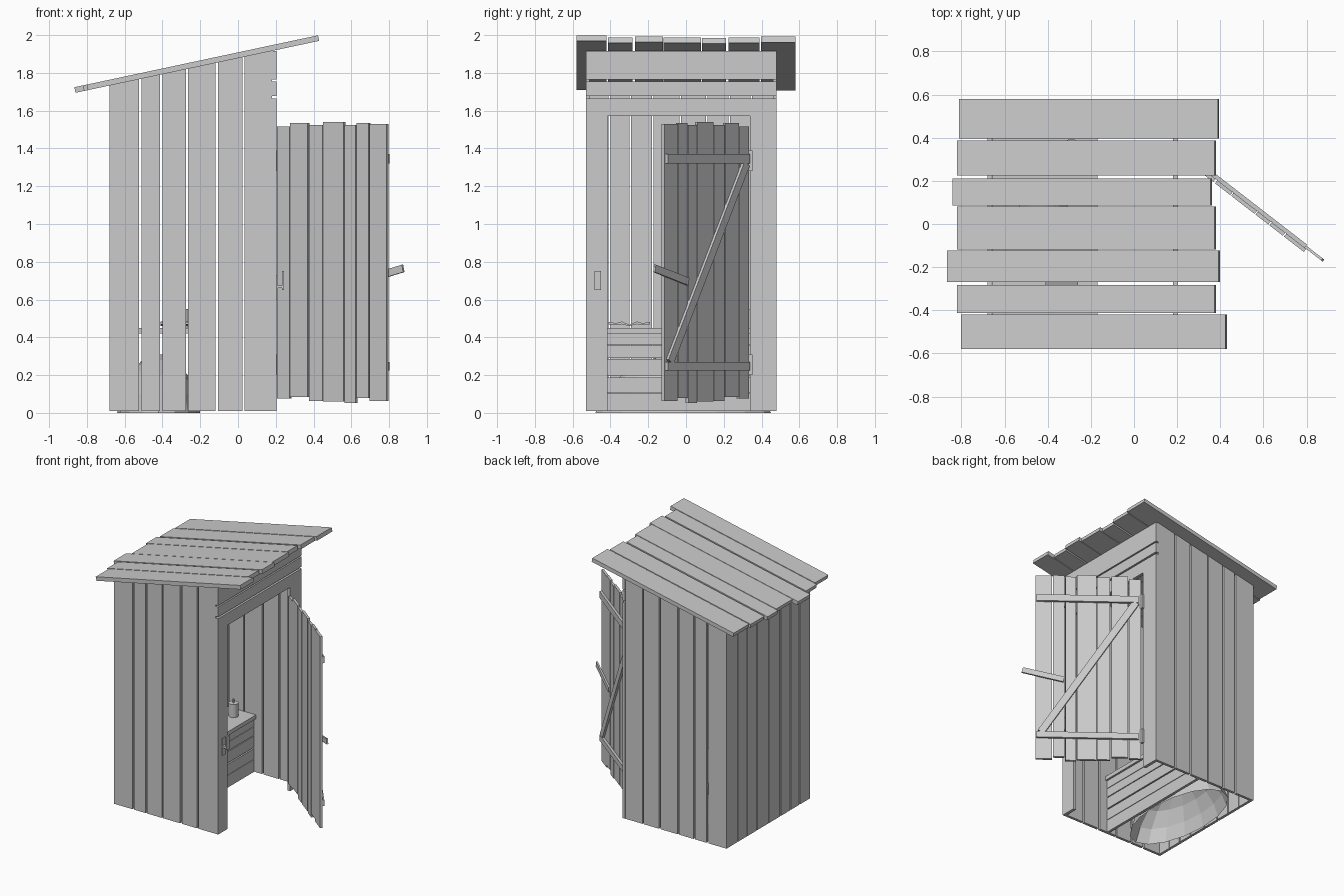
import bpy, bmesh, math
from mathutils import Matrix, Vector

if "Cube" in bpy.data.objects:
    bpy.data.objects.remove(bpy.data.objects["Cube"])

SLOPE = 0.213
def roof_z(x):
    return 1.878 + SLOPE * x

def finish(name, bm, matrix=None):
    bmesh.ops.recalc_face_normals(bm, faces=bm.faces)
    me = bpy.data.meshes.new(name)
    bm.to_mesh(me)
    bm.free()
    ob = bpy.data.objects.new(name, me)
    bpy.context.collection.objects.link(ob)
    if matrix:
        ob.matrix_world = matrix
    return ob

def box(name, x, y, z, matrix=None, slanted=False):
    """Box from (min, max) pairs; slanted tops follow the roof."""
    bm = bmesh.new()
    bmesh.ops.create_cube(bm, size=1)
    for v in bm.verts:
        top = v.co.z > 0
        v.co = Vector((x[v.co.x > 0], y[v.co.y > 0], z[top]))
        if slanted and top:
            v.co.z = roof_z(v.co.x)
    return finish(name, bm, matrix)

def bar(name, a, b, width, depth, frame):
    """Flat bar between two (u, z) points on the door; depth is its (min, max)."""
    dx, dz = b[0] - a[0], b[1] - a[1]
    m = frame @ Matrix.Translation((a[0], 0, a[1])) @ Matrix.Rotation(-math.atan2(dz, dx), 4, 'Y')
    return box(name, (0, math.hypot(dx, dz)), depth, (-width / 2, width / 2), m)

def cylinder(name, r, depth, loc, n=12):
    bm = bmesh.new()
    bmesh.ops.create_cone(bm, cap_ends=True, segments=n, radius1=r, radius2=r, depth=depth)
    return finish(name, bm, Matrix.Translation(loc))

# side walls, same planks on both sides
side = [(-0.658, -0.525), (-0.51, -0.412), (-0.40, -0.275), (-0.265, -0.12), (-0.105, 0.023), (0.035, 0.179)]
for label, y in (("front", (-0.53, -0.51)), ("rear", (0.46, 0.48))):
    for i, x in enumerate(side):
        box(f"{label}_wall_plank_{i}", x, y, (0.01, 1), slanted=True)

# back wall
edges = [-0.53, -0.405, -0.295, -0.175, -0.03, 0.11, 0.23, 0.345, 0.48]
for i in range(8):
    y0 = edges[i] + (0.004 if i else 0)
    y1 = edges[i + 1] - (0.004 if i < 7 else 0)
    box(f"back_wall_plank_{i}", (-0.68, -0.66), (y0, y1), (0.01, 1), slanted=True)

# doorway jambs and header boards
for name, y in (("left_jamb", (-0.53, -0.415)), ("right_jamb", (0.34, 0.48))):
    box(name, (0.18, 0.203), y, (0.01, 1.572))
for i, z in enumerate([(1.572, 1.665), (1.678, 1.755), (1.765, 1.915)]):
    box(f"header_board_{i}", (0.18, 0.203), (-0.53, 0.48), z)

# sloping roof planks: y0, y1, x0, x1
roof_frame = Matrix.Translation((0, 0, roof_z(0))) @ Matrix.Rotation(-math.atan(SLOPE), 4, 'Y')
k = math.hypot(1, SLOPE)
for i, (y0, y1, x0, x1) in enumerate([
        (-0.58, -0.42, -0.795, 0.43), (-0.413, -0.282, -0.815, 0.38), (-0.27, -0.122, -0.86, 0.398),
        (-0.118, 0.08, -0.815, 0.38), (0.086, 0.212, -0.835, 0.362), (0.225, 0.388, -0.815, 0.38),
        (0.396, 0.58, -0.805, 0.395)]):
    box(f"roof_plank_{i}", (x0 * k, x1 * k), (y0, y1), (0, 0.03), roof_frame)

# open door: u runs away from the hinge, v points outward
door = Matrix.Translation((0.203, 0.322, 0)) @ Matrix.Rotation(math.radians(-37.7), 4, 'Z')
for i, (u0, u1, z0, z1) in enumerate([
        (0.005, 0.088, 0.075, 1.515), (0.093, 0.208, 0.085, 1.535), (0.218, 0.308, 0.062, 1.525),
        (0.313, 0.45, 0.06, 1.54), (0.456, 0.53, 0.052, 1.525), (0.537, 0.615, 0.08, 1.535),
        (0.622, 0.738, 0.062, 1.53)]):
    box(f"door_plank_{i}", (u0, u1), (0, 0.018), (z0, z1), door)
box("door_top_batten", (0.02, 0.73), (0.018, 0.036), (1.32, 1.37), door)
box("door_bottom_batten", (0.02, 0.73), (0.018, 0.036), (0.225, 0.27), door)
bar("door_brace", (0.70, 0.27), (0.04, 1.32), 0.05, (0.018, 0.034), door)
bar("door_latch_bar", (0.54, 0.695), (0.83, 0.765), 0.04, (0.018, 0.03), door)

# hinges and latch catch
for i, z in enumerate((0.255, 1.335)):
    box(f"hinge_{i}", (0.2, 0.222), (0.33, 0.352), (z - 0.055, z + 0.055))
box("catch_plate", (0.2, 0.21), (-0.485, -0.45), (0.6, 0.73))
box("catch_arm", (0.21, 0.232), (-0.485, -0.45), (0.66, 0.675))
box("catch_hook", (0.232, 0.243), (-0.485, -0.45), (0.65, 0.752))

# bench with seat hole
for i, z in enumerate([(0.01, 0.104), (0.108, 0.188), (0.198, 0.284), (0.29, 0.356), (0.36, 0.42)]):
    box(f"bench_front_board_{i}", (-0.205, -0.185), (-0.51, 0.46), z)
bench = box("bench_seat", (-0.659, -0.17), (-0.51, 0.46), (0.42, 0.45))
cutter = cylinder("seat_hole_cutter", 0.13, 0.2, (-0.42, 0.02, 0.435), 16)
cutter.hide_render = True
cutter.hide_viewport = True
cut = bench.modifiers.new("seat_hole", 'BOOLEAN')
cut.operation = 'DIFFERENCE'
cut.solver = 'EXACT'
cut.object = cutter

# heap under the bench
bm = bmesh.new()
rings = [[bm.verts.new((-0.42 + 0.22 * r * math.cos(a), -0.015 + 0.465 * r * math.sin(a), z))
          for a in (math.tau * j / 16 for j in range(16))]
         for r, z in ((1, 0), (0.9, 0.1), (0.7, 0.2), (0.4, 0.28), (0.15, 0.31))]
for lo, hi in zip(rings, rings[1:]):
    for j in range(16):
        bm.faces.new((lo[j], lo[j - 1], hi[j - 1], hi[j]))
bm.faces.new(rings[-1])
finish("heap", bm)

# candle
cylinder("candle", 0.035, 0.1, (-0.29, 0.36, 0.5))
cylinder("candle_wick", 0.006, 0.03, (-0.29, 0.36, 0.565), 6)

# open magazine with bowed pages
profile = [(-0.41, 0.482), (-0.37, 0.475), (-0.34, 0.484), (-0.30, 0.466), (-0.26, 0.484), (-0.23, 0.475), (-0.19, 0.482)]
bm = bmesh.new()
lower = [(y, 0.452 + 0.55 * (z - 0.452)) for y, z in reversed(profile)]
f = bm.faces.new([bm.verts.new((-0.41, y, z)) for y, z in profile + lower])
ext = bmesh.ops.extrude_face_region(bm, geom=[f])
bmesh.ops.translate(bm, vec=(0.15, 0, 0), verts=[g for g in ext["geom"] if isinstance(g, bmesh.types.BMVert)])
finish("magazine", bm)
